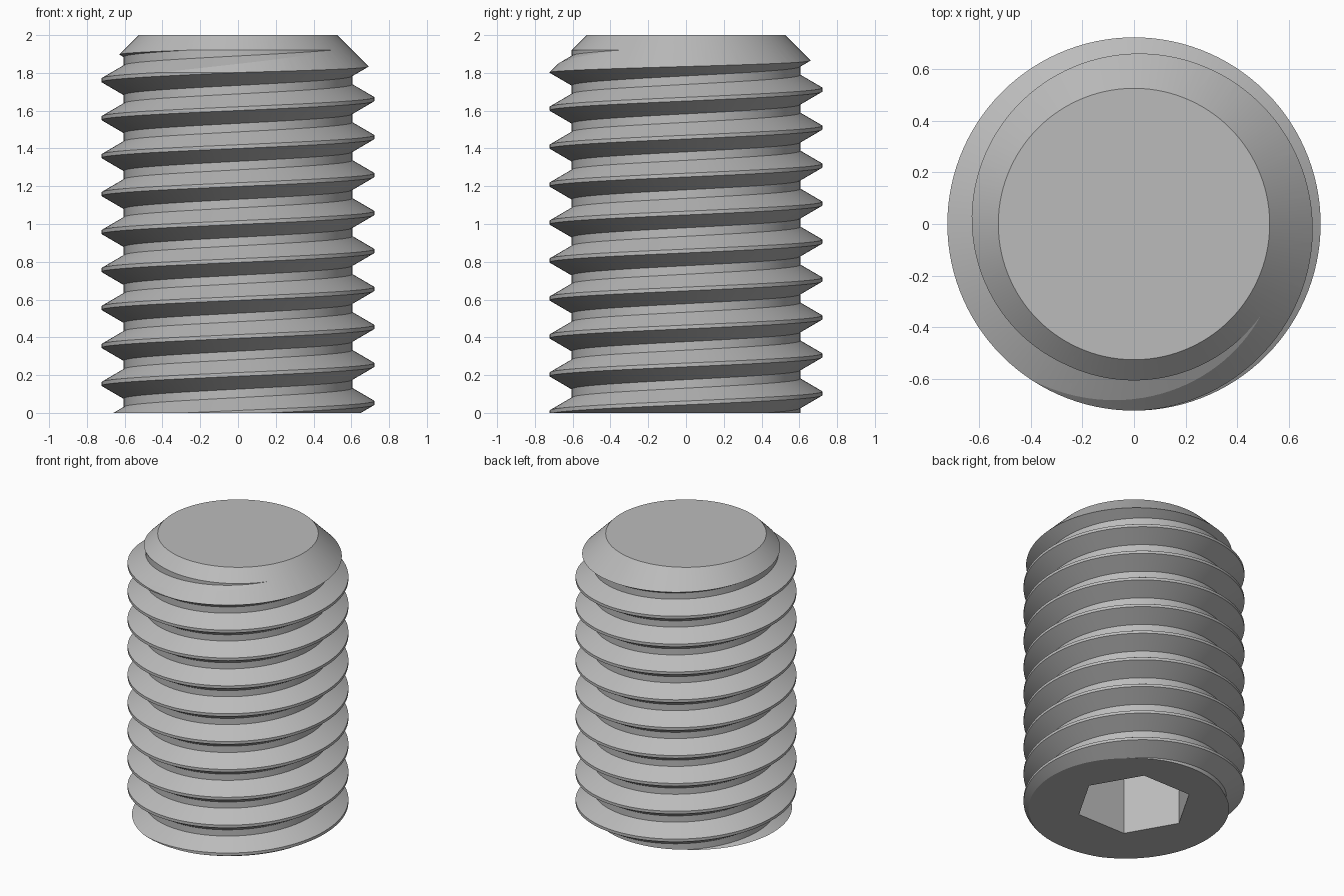
import bpy, bmesh
from math import cos, sin, pi, radians

cube = bpy.data.objects.get("Cube")
if cube:
    bpy.data.objects.remove(cube, do_unlink=True)

SEG = 120                      # steps per turn
PITCH = 0.201
ROOT, CREST = 0.605, 0.722
START_Z = 0.053                # crest height on the +x side
TOP, TOP_RADIUS = 2.0, 0.525


def make_object(name, bm):
    bmesh.ops.recalc_face_normals(bm, faces=bm.faces)
    mesh = bpy.data.meshes.new(name)
    bm.to_mesh(mesh)
    bm.free()
    obj = bpy.data.objects.new(name, mesh)
    bpy.context.collection.objects.link(obj)
    return obj


def lathe(name, profile, sides):
    """Closed solid from (radius, height) pairs."""
    bm = bmesh.new()
    rings = [[bm.verts.new((r * cos(2 * pi * i / sides), r * sin(2 * pi * i / sides), z))
              for i in range(sides)] for r, z in profile]
    for low, high in zip(rings, rings[1:]):
        for i in range(sides):
            j = (i + 1) % sides
            bm.faces.new((low[i], low[j], high[j], high[i]))
    bm.faces.new(rings[0])
    bm.faces.new(rings[-1])
    return make_object(name, bm)


def thread_solid(name, first_turn, turns):
    """Right-handed helical ridge and groove, closed by a cone at each end."""
    profile = [(ROOT, -0.123), (ROOT, -0.078), (CREST, -0.01), (CREST, 0.01)]
    bm = bmesh.new()
    rows = []
    for i in range(turns * SEG + 1):
        a = 2 * pi * i / SEG
        z = START_Z + PITCH * (first_turn + i / SEG)
        rows.append([bm.verts.new((r * cos(a), r * sin(a), z + dz)) for r, dz in profile])
    for i, (a, b) in enumerate(zip(rows, rows[1:])):
        for k in range(3):
            bm.faces.new((a[k], b[k], b[k + 1], a[k + 1]))
        if i + 1 + SEG < len(rows):
            above, above_next = rows[i + SEG], rows[i + 1 + SEG]
            bm.faces.new((a[3], b[3], above_next[0], above[0]))
    border = [e for e in bm.edges if e.is_boundary]
    bottom = bm.verts.new((0, 0, -0.8))
    top = bm.verts.new((0, 0, TOP + 0.8))
    for e in border:
        apex = bottom if e.verts[0].co.z < TOP / 2 else top
        bm.faces.new((e.verts[0], e.verts[1], apex))
    return make_object(name, bm)


def cut(obj, cutter, operation):
    mod = obj.modifiers.new(operation.title(), 'BOOLEAN')
    mod.operation = operation
    mod.solver = 'EXACT'
    mod.object = cutter
    bpy.context.view_layer.objects.active = obj
    bpy.ops.object.modifier_apply(modifier=mod.name)
    bpy.data.objects.remove(cutter, do_unlink=True)


# Threaded body
screw = thread_solid("threaded_body", -2, 13)

# Flat bottom, flat top and 45 degree top chamfer
envelope = lathe("envelope_cutter",
                 [(0.9, 0), (0.9, TOP + TOP_RADIUS - 0.9), (TOP_RADIUS, TOP)], SEG)
cut(screw, envelope, 'INTERSECT')

# Hexagonal drive socket in the bottom
cut(screw, lathe("socket_cutter", [(0.383, -0.2), (0.383, 0.6)], 6), 'DIFFERENCE')

# Single steel colour
steel = bpy.data.materials.new("steel_grey")
steel.use_nodes = True
colour = (0.5, 0.5, 0.5, 1)
steel.diffuse_color = colour
steel.node_tree.nodes["Principled BSDF"].inputs["Base Color"].default_value = colour
screw.data.materials.clear()
screw.data.materials.append(steel)
for p in screw.data.polygons:
    p.material_index = 0

bpy.ops.object.select_all(action='DESELECT')
screw.select_set(True)
bpy.context.view_layer.objects.active = screw
bpy.ops.object.shade_smooth_by_angle(angle=radians(12))
